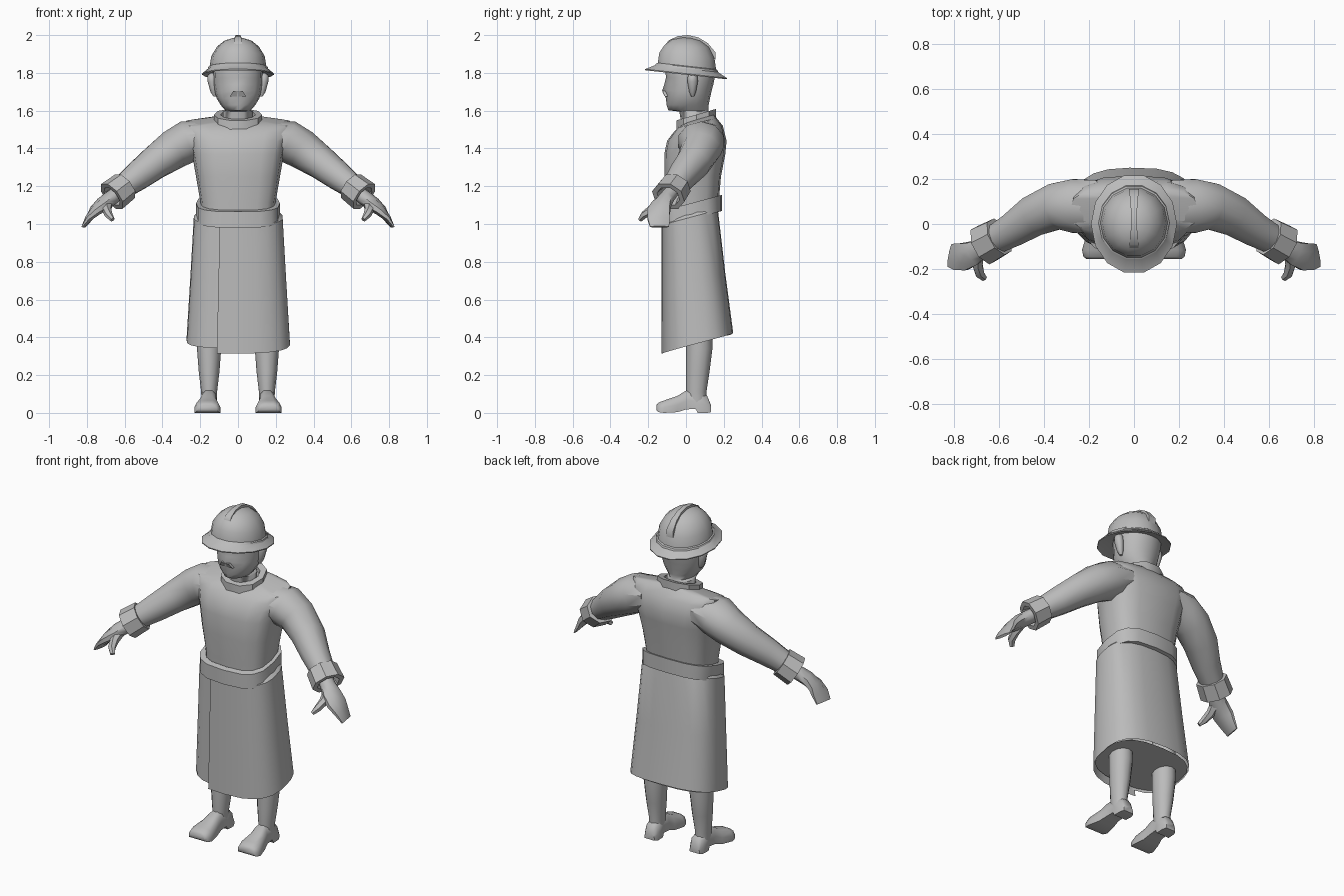
import bpy, math
from mathutils import Vector

if "Cube" in bpy.data.objects:
    bpy.data.objects.remove(bpy.data.objects["Cube"])

grey = bpy.data.materials.new("plain_grey")
grey.diffuse_color = (0.5, 0.5, 0.5, 1)
grey.use_nodes = True
grey.node_tree.nodes["Principled BSDF"].inputs["Base Color"].default_value = grey.diffuse_color


def oval(z, y0, y1, hx, n=12, p=2.0, tilt=0.0, cx=0.0, grow=0.0):
    """Horizontal rounded-box ring; tilt raises it towards the back."""
    cy, ry, pts = (y0 + y1) / 2, (y1 - y0) / 2 + grow, []
    for i in range(n):
        a = math.tau * i / n
        c, s = math.cos(a), math.sin(a)
        x = (hx + grow) * math.copysign(abs(c) ** (2 / p), c)
        y = ry * math.copysign(abs(s) ** (2 / p), s)
        pts.append(Vector((cx + x, cy + y, z + tilt * y)))
    return pts


def loft(name, rings, closed=True, caps=True, mirror=False, angle=45):
    n = len(rings[0])
    verts = [v for r in rings for v in r]
    faces = []
    for k in range(len(rings) - 1):
        for i in range(n if closed else n - 1):
            j = (i + 1) % n
            faces.append((k * n + i, k * n + j, (k + 1) * n + j, (k + 1) * n + i))
    if caps:
        faces.append(tuple(reversed(range(n))))
        faces.append(tuple(range((len(rings) - 1) * n, len(rings) * n)))
    mesh = bpy.data.meshes.new(name)
    mesh.from_pydata(verts, [], faces)
    mesh.materials.append(grey)
    ob = bpy.data.objects.new(name, mesh)
    bpy.context.collection.objects.link(ob)
    bpy.ops.object.select_all(action='DESELECT')
    ob.select_set(True)
    bpy.context.view_layer.objects.active = ob
    if closed:
        bpy.ops.object.mode_set(mode='EDIT')
        bpy.ops.mesh.select_all(action='SELECT')
        bpy.ops.mesh.normals_make_consistent(inside=False)
        bpy.ops.object.mode_set(mode='OBJECT')
    bpy.ops.object.shade_smooth_by_angle(angle=math.radians(angle))
    if mirror:
        ob.modifiers.new("mirror", 'MIRROR')
    return ob


def cross_ring(c, t, a, b, n):
    """Ring around direction t with side radius a and upright radius b."""
    side = t.cross(Vector((0, 0, 1))).normalized()
    up = side.cross(t)
    return [c + side * a * math.cos(w) + up * b * math.sin(w)
            for w in (math.tau * (k + .5) / n for k in range(n))]


def tube(name, path, n=8, **kw):
    """Mirrored tube through (x, y, z, side radius, upright radius) points."""
    pts = [Vector(p[:3]) for p in path]
    rings = []
    for i, p in enumerate(path):
        t = (pts[min(i + 1, len(pts) - 1)] - pts[max(i - 1, 0)]).normalized()
        rings.append(cross_ring(pts[i], t, p[3], p[4], n))
    return loft(name, rings, mirror=True, **kw)


def band(name, z, y0, y1, hx, h, thick, tilt, n, p):
    """Belt-like closed hoop."""
    spec = [(-h / 2, -thick), (-h / 2, 0), (h / 2, 0), (h / 2, -thick), (-h / 2, -thick)]
    return loft(name, [oval(z + dz, y0, y1, hx, n, p, tilt, grow=g) for dz, g in spec],
                caps=False, angle=35)


# Torso
torso = [(1.02, -.10, .16, .195, .27), (1.12, -.105, .175, .20, .1), (1.25, -.115, .185, .222, 0),
         (1.37, -.115, .208, .243, 0), (1.44, -.10, .215, .262, 0), (1.50, -.07, .195, .28, .15),
         (1.535, -.045, .162, .285, .25), (1.558, 0, .15, .12, .27)]
loft("coat_torso", [oval(z, a, b, hx, 16, 2.9, t) for z, a, b, hx, t in torso], angle=40)

# Belt and collar
band("belt", 1.067, -.14, .19, .222, .085, .03, .27, 16, 3.0)
band("collar", 1.55, -.055, .165, .128, .058, .035, .29, 10, 2.2)


# Coat skirt: one wrapped sheet whose start overlaps its end at the front
def wrap(z, y0, y1, hx, tilt, lift, n=22, p=2.7):
    pts = []
    for i in range(n + 1):
        f = i / n
        a = math.radians(-107 + 364 * f)
        c, s, g = math.cos(a), math.sin(a), .007 * (1 - f)
        x = (hx + g) * math.copysign(abs(c) ** (2 / p), c)
        y = ((y1 - y0) / 2 + g) * math.copysign(abs(s) ** (2 / p), s)
        pts.append(Vector((x, (y0 + y1) / 2 + y, z + tilt * y + lift * f)))
    return pts


loft("coat_skirt", [wrap(1.075, -.10, .16, .195, .27, 0), wrap(1.035, -.122, .166, .233, .27, 0),
                    wrap(.70, -.122, .205, .252, .2, .01), wrap(.36, -.122, .247, .272, .25, .028)],
     closed=False, caps=False, angle=25)
# Underside closing the skirt just above the hem
loft("skirt_lining", [oval(.385, -.118, .242, .266, 20, 2.7, .16),
                      oval(.40, -.09, .20, .22, 20, 2.7, .1)])

# Sleeves
tube("sleeve", [(.16, .08, 1.46, .12, .09), (.265, .08, 1.437, .125, .112),
                (.34, .08, 1.395, .108, .106), (.44, .04, 1.325, .096, .092),
                (.53, -.02, 1.255, .08, .08), (.61, -.065, 1.195, .068, .066)], n=10, angle=40)

# Cuffs: straight hoops sharing one axis
start, end = Vector((.598, -.056, 1.20)), Vector((.668, -.094, 1.146))
axis = (end - start).normalized()
loft("cuff", [cross_ring(start.lerp(end, f), axis, r * 1.1, r, 8) for f, r in
              [(0, .055), (0, .081), (1, .086), (1, .06), (.5, .05), (0, .055)]],
     caps=False, mirror=True, angle=35)

# Hands
tube("hand", [(.635, -.08, 1.165, .042, .038), (.675, -.105, 1.135, .045, .04),
              (.715, -.13, 1.105, .058, .038), (.757, -.145, 1.07, .066, .03),
              (.79, -.145, 1.03, .064, .02), (.818, -.14, .985, .055, .008)], angle=50)
tube("thumb", [(.69, -.13, 1.11, .028, .03), (.695, -.18, 1.075, .025, .026),
               (.685, -.222, 1.048, .022, .02), (.665, -.242, 1.022, .014, .012)], n=6, angle=50)

# Legs and boots
legs = [(.6, .0, .14, .064), (.34, .0, .14, .064), (.22, .0, .125, .055),
        (.11, .0, .108, .042), (.05, .005, .11, .04)]
loft("leg", [oval(z, a, b, hx, 12, cx=.153) for z, a, b, hx in legs], mirror=True, angle=60)


def boot_ring(y, z0, z1, hx, cx):
    h = z1 - z0
    half = [(1, 0), (1, .45), (.8, .85), (.4, 1)]
    pts = half + [(-a, b) for a, b in reversed(half)]
    return [Vector((cx + a * hx, y, z0 + b * h)) for a, b in pts]


boot = [(.133, .004, .04, .032, .150), (.112, 0, .09, .042, .150), (.062, 0, .115, .042, .152),
        (.05, .022, .118, .04, .152), (.0, .018, .118, .042, .154), (-.045, .004, .09, .052, .158),
        (-.115, 0, .066, .069, .162), (-.145, .004, .055, .062, .163), (-.156, .015, .042, .048, .163)]
loft("boot", [boot_ring(*b) for b in boot], mirror=True, angle=50)

# Head with neck; the last number pulls the middle of the face out into a nose
head = [(1.50, -.02, .12, .08, 0), (1.595, -.035, .12, .08, 0), (1.602, -.093, .118, .068, 0),
        (1.63, -.103, .12, .092, 0), (1.665, -.104, .127, .113, .002), (1.692, -.105, .133, .12, .016),
        (1.705, -.104, .136, .123, .022), (1.74, -.103, .145, .128, .012), (1.775, -.104, .152, .13, .002),
        (1.80, -.108, .155, .13, 0), (1.86, -.10, .14, .12, 0)]
rings = []
for z, a, b, hx, pull in head:
    ring = oval(z, a, b, hx, 16, 2.1)
    ring[12].y -= pull
    rings.append(ring)
loft("head", rings, angle=60)
loft("moustache", [[Vector((x, y - .014 * (abs(x) < .035), z)) for x, z in
                    ((-.042, 1.676), (.042, 1.676), (.026, 1.703), (-.026, 1.703))]
                   for y in (-.095, -.111)])
loft("ear", [oval(z, .035 - r, .035 + r, hx, 8, cx=cx) for z, r, hx, cx in
             [(1.675, .008, .008, .122), (1.70, .018, .018, .128), (1.755, .028, .024, .137),
              (1.785, .025, .024, .138), (1.80, .01, .012, .132)]], mirror=True, angle=50)

# Helmet: sloping brim, dome and crest
helmet = [(1.812, .0, .12, .13), (1.79, .0, .19, .221), (1.796, .0, .191, .222),
          (1.822, .003, .16, .172), (1.832, .005, .157, .166), (1.836, .005, .150, .158),
          (1.89, .005, .141, .15), (1.94, .003, .11, .122), (1.972, 0, .07, .08),
          (1.986, 0, .02, .025)]
loft("helmet", [oval(z, cy - ry, cy + ry, rx, 14, 2.0, -.11 if z < 1.9 else -.04)
                for z, cy, rx, ry in helmet], angle=32)
crest = [(-.108, 1.95, .021), (-.092, 1.972, .02), (-.045, 1.994, .015), (.01, 2.0, .013),
         (.065, 1.988, .014), (.115, 1.958, .018), (.155, 1.91, .022)]
loft("helmet_crest", [[Vector((-w, y, z - .04)), Vector((w, y, z - .04)),
                       Vector((w, y, z)), Vector((-w, y, z))] for y, z, w in crest])
